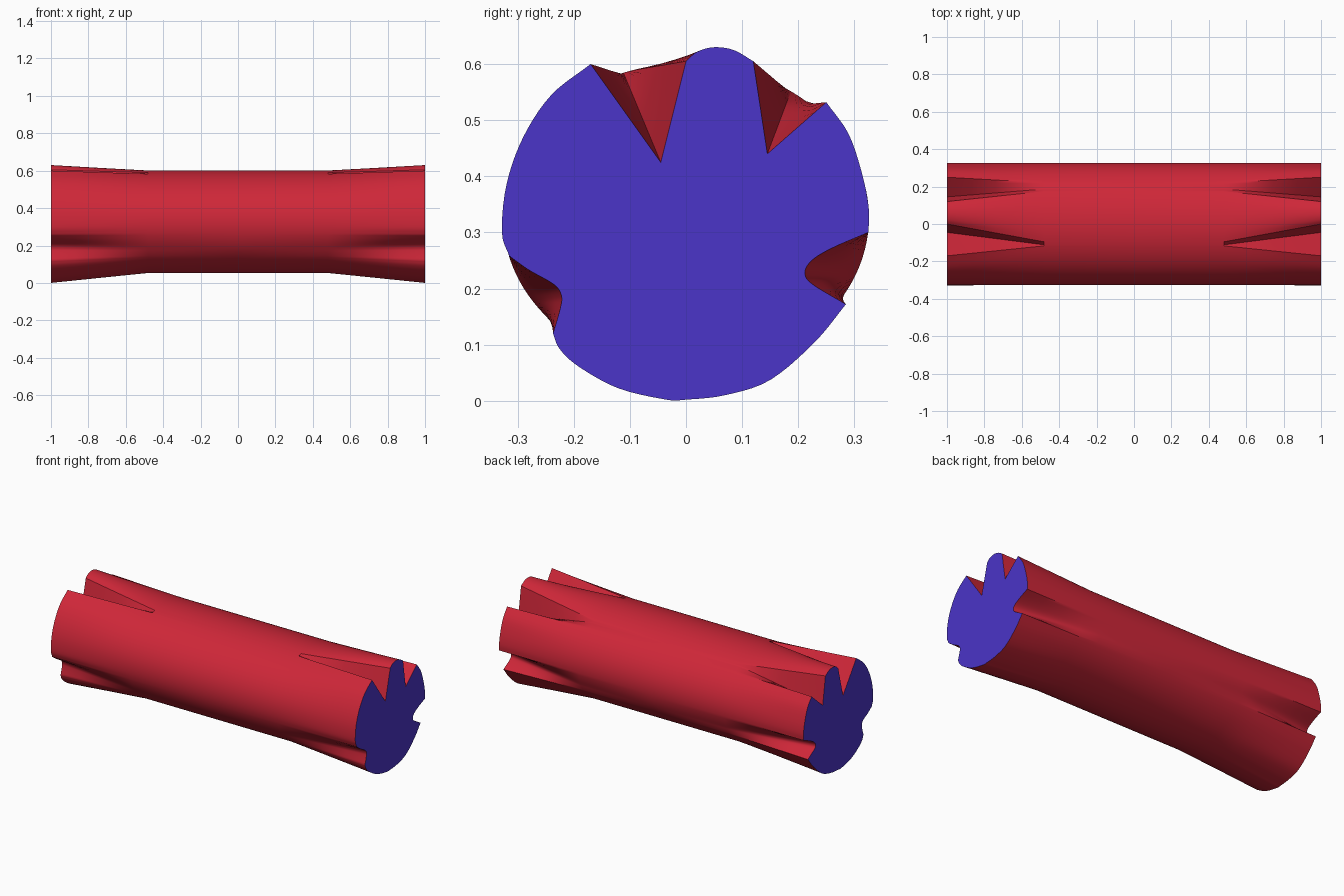
import bpy, bmesh, math
from mathutils import Vector

if "Cube" in bpy.data.objects:
    bpy.data.objects.remove(bpy.data.objects["Cube"])

# End outline (y, z) as arcs between sharp corners; each arc also carries the
# start and end angle it blends to on the plain elliptical waist (clockwise).
ARCS = [
    # left body
    ([(-.315, .258), (-.328, .30), (-.32, .385), (-.29, .47), (-.24, .545), (-.17, .60)], 194, 111),
    # upper left split
    ([(-.17, .60), (-.045, .425)], 111, 110),
    ([(-.045, .425), (0, .605)], 110, 107),
    # top lobe
    ([(0, .605), (.02, .622), (.05, .63), (.085, .625), (.12, .605)], 107, 57.5),
    # upper right split
    ([(.12, .605), (.145, .44)], 57.5, 55),
    ([(.145, .44), (.25, .532)], 55, 47.5),
    # right body
    ([(.25, .532), (.29, .475), (.315, .40), (.326, .34), (.325, .30)], 47.5, -6),
    # right rounded groove
    ([(.325, .30), (.26, .272), (.224, .25), (.212, .228), (.225, .208), (.285, .172)], -6, -32),
    # belly
    ([(.285, .172), (.23, .105), (.15, .037), (.07, .01), (0, .002), (-.035, .002),
      (-.12, .022), (-.19, .06), (-.225, .092), (-.237, .12)], -32, -137),
    # left rounded groove
    ([(-.237, .12), (-.224, .165), (-.222, .187), (-.235, .207), (-.28, .233), (-.315, .258)], -137, -166),
]


def smooth_arc(pts, steps=5):
    """Catmull-Rom curve through the points, last point left to the next arc."""
    p = [Vector(q) for q in pts]
    p = [2 * p[0] - p[1]] + p + [2 * p[-1] - p[-2]]
    out = []
    for a, b, c, d in zip(p, p[1:], p[2:], p[3:]):
        for i in range(steps):
            t = i / steps
            out.append(.5 * (2 * b + (c - a) * t + (2 * a - 5 * b + 4 * c - d) * t ** 2
                             + (3 * b - a - 3 * c + d) * t ** 3))
    return out


# Matching end and waist outlines
end, waist = [], []
for pts, a0, a1 in ARCS:
    arc = smooth_arc(pts)
    dist = [0]
    for p, q in zip(arc, arc[1:] + [Vector(pts[-1])]):
        dist.append(dist[-1] + (q - p).length)
    for p, d in zip(arc, dist):
        a = math.radians(a0 + (a1 - a0) * d / dist[-1])
        end.append(p)
        waist.append(Vector((.326 * math.cos(a), .327 + .274 * math.sin(a))))

# Loft the log along x, grooves fading out toward the waist
half = [(.48, 0), (.61, .25), (.74, .5), (.87, .75), (1, 1)]
stations = [(-x, w) for x, w in reversed(half)] + [(0, 0)] + half
bm = bmesh.new()
rings = []
for x, w in stations:
    rings.append([bm.verts.new((x, *m.lerp(e, w))) for e, m in zip(end, waist)])
n = len(end)
for r, s in zip(rings, rings[1:]):
    for i in range(n):
        j = (i + 1) % n
        bm.faces.new((r[i], s[i], s[j], r[j]))

# Cut wood ends
for ring in (rings[0], rings[-1]):
    bm.faces.new(ring).material_index = 1
bmesh.ops.recalc_face_normals(bm, faces=bm.faces)

mesh = bpy.data.meshes.new("log")
bm.to_mesh(mesh)
bm.free()
for name, col in (("bark", (.62, .02, .04, 1)), ("cut_wood", (.07, .035, .58, 1))):
    mat = bpy.data.materials.new(name)
    mat.diffuse_color = col
    mat.use_nodes = True
    mat.node_tree.nodes["Principled BSDF"].inputs["Base Color"].default_value = mat.diffuse_color
    mesh.materials.append(mat)
log = bpy.data.objects.new("log", mesh)
bpy.context.collection.objects.link(log)
bpy.context.view_layer.objects.active = log
log.select_set(True)
bpy.ops.object.shade_smooth_by_angle(angle=math.radians(35))
